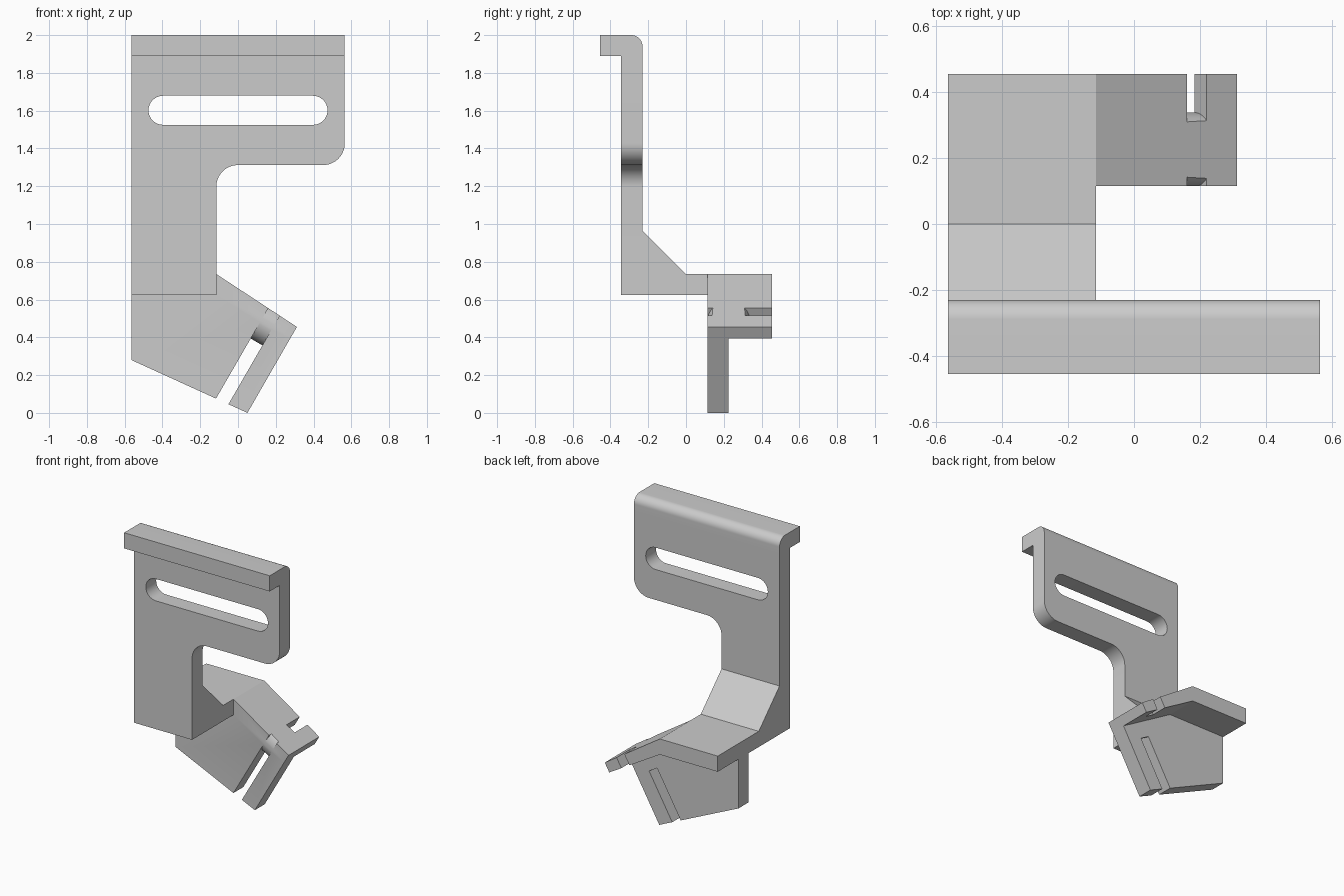
import bpy, bmesh, math
from mathutils import Vector

cube = bpy.data.objects.get("Cube")
if cube:
    bpy.data.objects.remove(cube, do_unlink=True)

GREY = (0.6, 0.6, 0.6, 1.0)
mat = bpy.data.materials.new("plain grey")
mat.use_nodes = True
mat.diffuse_color = GREY
for node in mat.node_tree.nodes:
    if node.type == 'BSDF_PRINCIPLED':
        node.inputs["Base Color"].default_value = GREY


def arc(cx, cz, r, start, end, steps=16):
    """Points along a circular arc, angles in degrees."""
    angles = [math.radians(start + (end - start) * i / steps) for i in range(steps + 1)]
    return [(cx + r * math.cos(a), cz + r * math.sin(a)) for a in angles]


def add_object(name, bm):
    bmesh.ops.recalc_face_normals(bm, faces=bm.faces)
    mesh = bpy.data.meshes.new(name)
    bm.to_mesh(mesh)
    bm.free()
    mesh.materials.append(mat)
    obj = bpy.data.objects.new(name, mesh)
    bpy.context.collection.objects.link(obj)
    return obj


def prism(name, outline, low, high, axis='Y'):
    """Extrude a 2D outline (XZ along Y, or YZ along X)."""
    bm = bmesh.new()
    place = (lambda u, v, w: (u, w, v)) if axis == 'Y' else (lambda u, v, w: (w, u, v))
    face = bm.faces.new([bm.verts.new(place(u, v, low)) for u, v in outline])
    ext = bmesh.ops.extrude_face_region(bm, geom=[face])
    verts = [g for g in ext["geom"] if isinstance(g, bmesh.types.BMVert)]
    offset = (0, high - low, 0) if axis == 'Y' else (high - low, 0, 0)
    bmesh.ops.translate(bm, verts=verts, vec=offset)
    return add_object(name, bm)


def cut(obj, cutter):
    """Subtract the cutter and bake the result."""
    mod = obj.modifiers.new("cut", 'BOOLEAN')
    mod.operation = 'DIFFERENCE'
    mod.solver = 'EXACT'
    mod.object = cutter
    graph = bpy.context.evaluated_depsgraph_get()
    mesh = bpy.data.meshes.new_from_object(obj.evaluated_get(graph))
    obj.modifiers.clear()
    obj.data = mesh


LEFT, RIGHT, ARM = -0.565, 0.565, -0.115
FRONT, BACK = -0.345, -0.23
SEAT, LIP = 0.625, 1.89
WEB_FRONT, WEB_BACK, REAR = 0.115, 0.225, 0.455

# Upright plate with a long round-ended slot
plate = prism("upright_plate",
              [(LEFT, SEAT), (ARM, SEAT)]
              + arc(0, 1.197, 0.115, 180, 90)
              + arc(0.45, 1.427, 0.115, -90, 0)
              + [(RIGHT, LIP), (LEFT, LIP)], FRONT, BACK)
slot = prism("plate_slot_cutter",
             arc(0.397, 1.602, 0.077, -90, 90) + arc(-0.397, 1.602, 0.077, 90, 270),
             -0.5, 0)
cut(plate, slot)

# Top lip with a rounded back edge
lip = prism("top_lip",
            [(-REAR, LIP), (BACK, LIP)] + arc(BACK - 0.06, 1.94, 0.06, 0, 90)
            + [(-REAR, 2.0)], LEFT, RIGHT, 'X')

# Arm reaching back, with a sloped gusset
arm = prism("rear_arm",
            [(BACK, SEAT), (WEB_FRONT, SEAT), (WEB_FRONT, 0.735), (0, 0.735), (BACK, 0.965)],
            LEFT, ARM, 'X')

# Bent flange and the web hanging below it
flange = prism("bent_flange",
               [(LEFT, 0.735), (ARM, 0.735), (0.312, 0.455), (0.277, 0.395),
                (ARM, SEAT), (LEFT, SEAT)], WEB_FRONT, REAR)
web = prism("hanging_web",
            [(LEFT, SEAT), (ARM, SEAT), (0.277, 0.395), (0.05, 0), (LEFT, 0.28)],
            WEB_FRONT, WEB_BACK)

# Slanted slot through flange and web, leaving a round bridge at their corner
along = Vector((0.5, 0.866))
a, b = Vector((ARM, 0.078)), Vector((-0.05, 0.047))
slit = prism("slit_cutter",
             [a - along * 0.1, b - along * 0.1, b + along * 0.75, a + along * 0.75],
             0.05, 0.52)
bm = bmesh.new()
bmesh.ops.create_cone(bm, cap_ends=True, segments=64, radius1=0.112, radius2=0.112, depth=0.3)
bridge = add_object("bridge_cutter", bm)
bridge.rotation_mode = 'QUATERNION'
bridge.rotation_quaternion = Vector((0.866, 0, -0.5)).to_track_quat('Z', 'Y')
bridge.location = (0.15, 0.226, 0.475)
bpy.context.view_layer.update()
cut(slit, bridge)
cut(flange, slit)
cut(web, slit)

for helper in (slot, slit, bridge):
    bpy.data.objects.remove(helper, do_unlink=True)

# Smooth the rounded edges, keep corners sharp
for obj in (plate, lip, arm, flange, web):
    obj.data.shade_smooth()
    obj.data.set_sharp_from_angle(angle=math.radians(25))
